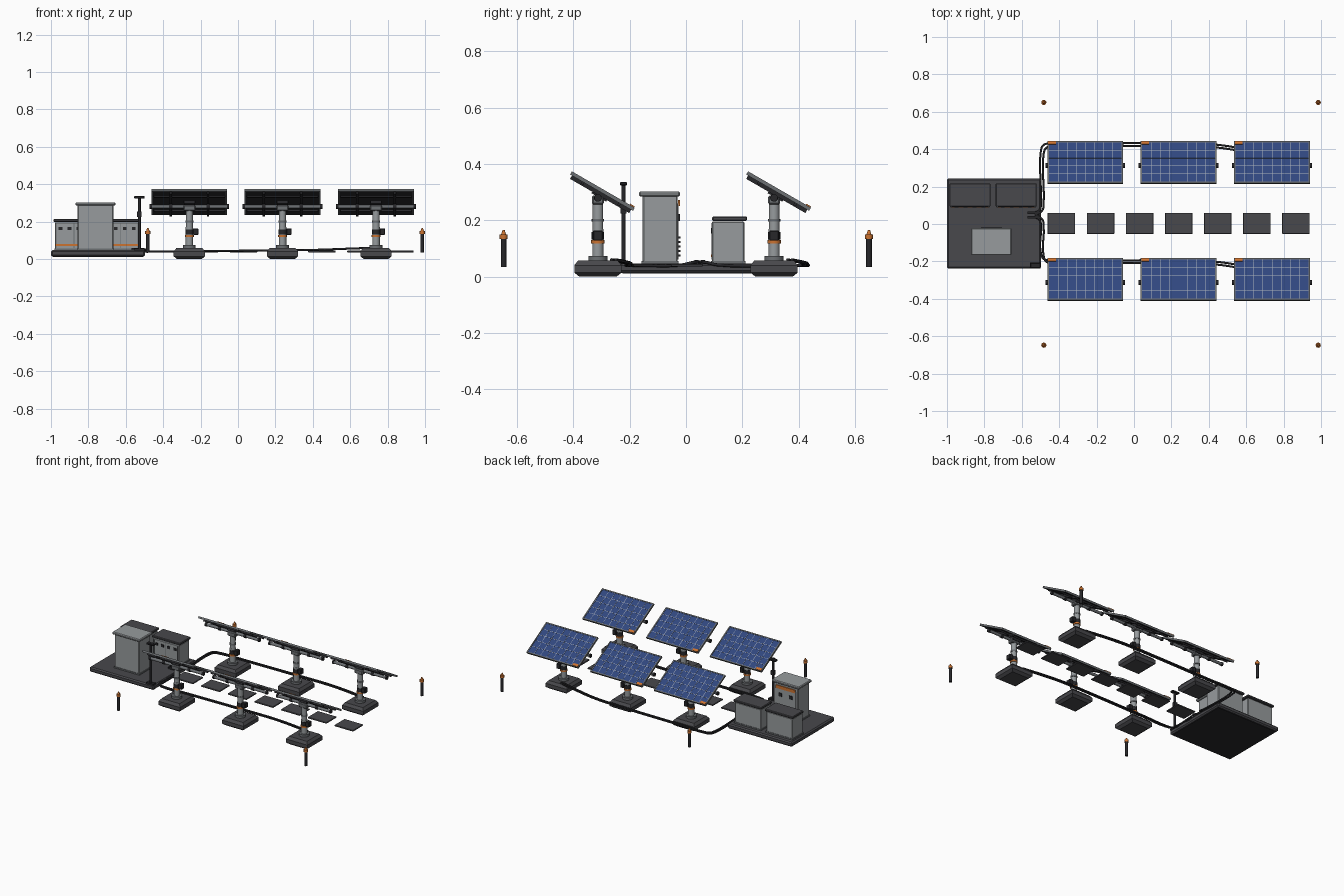
import bpy, bmesh
from math import radians
from mathutils import Matrix, Vector

cube = bpy.data.objects.get("Cube")
if cube:
    bpy.data.objects.remove(cube, do_unlink=True)


def material(name, rgb):
    m = bpy.data.materials.new(name)
    m.use_nodes = True
    m.diffuse_color = (*rgb, 1)
    m.node_tree.nodes["Principled BSDF"].inputs["Base Color"].default_value = (*rgb, 1)
    return m


CHARCOAL = material("charcoal concrete", (0.065, 0.065, 0.072))
BLACK = material("black metal", (0.02, 0.02, 0.023))
GREY = material("cabinet grey", (0.31, 0.33, 0.34))
STEEL = material("frame steel", (0.15, 0.16, 0.17))
BLUE = material("solar blue", (0.03, 0.062, 0.21))
LINE = material("cell line", (0.4, 0.43, 0.48))
ORANGE = material("safety orange", (0.6, 0.17, 0.03))
I = Matrix.Identity(4)


def finish(name, bm, mat, M=I, bevel=0.0):
    me = bpy.data.meshes.new(name)
    bmesh.ops.recalc_face_normals(bm, faces=bm.faces)
    bm.to_mesh(me)
    bm.free()
    me.materials.append(mat)
    ob = bpy.data.objects.new(name, me)
    bpy.context.collection.objects.link(ob)
    ob.matrix_world = M
    if bevel:
        b = ob.modifiers.new("bevel", "BEVEL")
        b.width = bevel
        b.segments = 1
    return ob


def boxes(name, items, mat, M=I, bevel=0.0):
    """One object made of boxes, each given by centre and size."""
    bm = bmesh.new()
    for c, s in items:
        bmesh.ops.create_cube(bm, size=1, matrix=Matrix.Translation(c) @ Matrix.Diagonal((*s, 1)))
    return finish(name, bm, mat, M, bevel)


def box(name, c, s, mat, M=I, bevel=0.0):
    return boxes(name, [(c, s)], mat, M, bevel)


def rod(name, c, r, length, mat, M=I, axis="Z", r2=None, sides=16):
    bm = bmesh.new()
    turn = Matrix.Rotation(radians(90), 4, "Y") if axis == "X" else I
    bmesh.ops.create_cone(bm, cap_ends=True, segments=sides, radius1=r,
                          radius2=r if r2 is None else r2, depth=length,
                          matrix=Matrix.Translation(c) @ turn)
    for f in bm.faces:
        f.smooth = len(f.verts) == 4
    for e in bm.edges:
        e.smooth = all(f.smooth for f in e.link_faces)
    return finish(name, bm, mat, M)


def loft(name, rings, mat, M=I):
    """Square block from (half width, height) rings."""
    bm = bmesh.new()
    loops = [[bm.verts.new((sx * h, sy * h, z)) for sx, sy in ((-1, -1), (1, -1), (1, 1), (-1, 1))]
             for h, z in rings]
    for a, b in zip(loops, loops[1:]):
        for i in range(4):
            j = (i + 1) % 4
            bm.faces.new((a[i], a[j], b[j], b[i]))
    bm.faces.new(loops[0])
    bm.faces.new(loops[-1])
    return finish(name, bm, mat, M)


def cable(name, pts, r, mat):
    cu = bpy.data.curves.new(name, "CURVE")
    cu.dimensions = "3D"
    cu.bevel_depth = r
    cu.bevel_resolution = 2
    cu.resolution_u = 5
    cu.use_fill_caps = True
    sp = cu.splines.new("BEZIER")
    sp.bezier_points.add(len(pts) - 1)
    for p, co in zip(sp.bezier_points, pts):
        p.co = co
        p.handle_left_type = p.handle_right_type = "AUTO"
    cu.materials.append(mat)
    ob = bpy.data.objects.new(name, cu)
    bpy.context.collection.objects.link(ob)


# Solar tracker: footing, post, torque tube and tilted panel
W, L = 0.405, 0.258
COLS, ROWS = 8, 5


def tracker(x, y):
    M = Matrix.Translation((x, y, 0))
    loft("footing", [(0.066, 0), (0.084, 0.014), (0.084, 0.04), (0.07, 0.058)], CHARCOAL, M)
    rod("post_flange", (0, 0, 0.066), 0.034, 0.016, STEEL, M)
    rod("lower_post", (0, 0, 0.12), 0.02, 0.1, GREY, M)
    rod("post_band", (0, 0, 0.124), 0.024, 0.011, ORANGE, M)
    rod("post_sleeve", (0, 0, 0.145), 0.022, 0.026, BLACK, M)
    rod("upper_post", (0, 0, 0.213), 0.019, 0.115, GREY, M)
    rod("post_collar", (0, 0, 0.2), 0.022, 0.01, STEEL, M)
    box("control_box", (0.034, 0, 0.146), (0.028, 0.034, 0.036), BLACK, M, 0.003)
    box("tube_saddle", (0, 0, 0.272), (0.064, 0.042, 0.032), STEEL, M, 0.005)
    rod("torque_tube", (0, 0, 0.28), 0.01, 0.424, STEEL, M, "X")
    for s in (-1, 1):
        rod("tube_end", (s * 0.207, 0, 0.28), 0.013, 0.012, BLACK, M, "X")
        rod("tube_clamp", (s * 0.1, 0, 0.28), 0.014, 0.018, BLACK, M, "X")

    P = M @ Matrix.Translation((0, 0.016, 0.304)) @ Matrix.Rotation(radians(-30), 4, "X")
    box("panel_back", (0, 0, -0.002), (W - 0.012, L - 0.012, 0.008), BLACK, P)
    box("panel_cells", (0, 0, 0.003), (W - 0.012, L - 0.012, 0.003), BLUE, P)
    boxes("panel_frame",
          [((s * (W - 0.008) / 2, 0, 0), (0.008, L, 0.013)) for s in (-1, 1)] +
          [((0, s * (L - 0.008) / 2, 0), (W - 0.016, 0.008, 0.013)) for s in (-1, 1)], STEEL, P)
    w, l = W - 0.016, L - 0.016
    boxes("cell_lines",
          [(((i / COLS - 0.5) * w, 0, 0.0047), (0.0024, l, 0.001)) for i in range(1, COLS)] +
          [((0, (j / ROWS - 0.5) * l, 0.0048), (w, 0.0024, 0.001)) for j in range(1, ROWS)], LINE, P)
    boxes("panel_rails", [((s * 0.1, 0, -0.013), (0.012, L * 0.94, 0.014)) for s in (-1, 1)] +
          [((0, s * 0.075, -0.011), (W * 0.94, 0.01, 0.01)) for s in (-1, 1)], BLACK, P)
    box("panel_bracket", (0, 0, -0.016), (0.06, 0.06, 0.02), BLACK, P)
    box("panel_tag", (-0.178, L / 2 - 0.012, 0.007), (0.042, 0.018, 0.007), ORANGE, P)


ROW_Y = 0.313
for y in (-ROW_Y, ROW_Y):
    for x in (-0.26, 0.238, 0.738):
        tracker(x, y)

# Equipment pad
box("equipment_pad", (-0.748, 0.003, 0.03), (0.504, 0.482, 0.034), CHARCOAL, bevel=0.008)
box("pad_underside", (-0.748, 0.003, 0.0125), (0.48, 0.458, 0.003), BLACK)

# Tall cabinet with its service side at the back
box("tall_cabinet", (-0.762, -0.092, 0.167), (0.192, 0.124, 0.244), GREY, bevel=0.004)
box("tall_cabinet_plinth", (-0.762, -0.092, 0.051), (0.2, 0.132, 0.01), STEEL)
box("tall_cabinet_roof", (-0.762, -0.094, 0.294), (0.216, 0.146, 0.018), GREY, bevel=0.005)
box("tall_cabinet_door", (-0.762, -0.029, 0.16), (0.16, 0.005, 0.2), GREY, bevel=0.001)
box("warning_strip", (-0.762, -0.025, 0.262), (0.15, 0.006, 0.022), ORANGE)
boxes("cabinet_vents", [((-0.762, -0.024, 0.075 + 0.016 * i), (0.11, 0.008, 0.006))
                        for i in range(5)], BLACK)
boxes("cabinet_gauges", [((-0.762 + s * 0.04, -0.025, 0.21), (0.024, 0.006, 0.024))
                         for s in (-1, 1)], BLACK)

# Two battery cabinets
for x in (-0.877, -0.63):
    box("battery_cabinet", (x, 0.15, 0.12), (0.204, 0.116, 0.152), GREY, bevel=0.004)
    box("battery_roof", (x, 0.155, 0.206), (0.22, 0.124, 0.016), CHARCOAL, bevel=0.004)
    box("battery_plinth", (x, 0.15, 0.051), (0.21, 0.122, 0.01), STEEL)
    boxes("battery_vents", [((x + 0.048 * (i - 1.5), 0.091, 0.163), (0.02, 0.006, 0.018))
                            for i in range(4)], BLACK)
    box("battery_stripe", (x, 0.091, 0.075), (0.196, 0.006, 0.009), ORANGE)
    boxes("battery_door_seams", [((x + s * 0.092, 0.0915, 0.125), (0.004, 0.003, 0.13))
                                 for s in (-1, 0, 1)], STEEL)

# Sensor mast
box("mast_foot", (-0.527, -0.222, 0.051), (0.056, 0.03, 0.012), BLACK)
rod("mast", (-0.527, -0.222, 0.19), 0.0075, 0.28, BLACK)
box("mast_head", (-0.527, -0.222, 0.33), (0.056, 0.026, 0.013), BLACK, bevel=0.003)
box("mast_box", (-0.527, -0.222, 0.24), (0.024, 0.022, 0.03), BLACK)

# Twin cable runs from the pad along each row
boxes("cable_outlet", [((-0.535, y, 0.052), (0.07, 0.014, 0.014)) for y in (0.037, 0.06)], BLACK)
for k in (0, 1):
    d = 0.015 * k
    for row, start in ((ROW_Y, 0.06), (-ROW_Y, 0.037)):
        s = 1 if row > 0 else -1
        y = row + 0.118 - d
        xx = -0.498 + 0.015 * k
        bend = y - s * 0.04
        cable("power_cable",
              [(-0.53, start - d * s, 0.052), (xx - 0.006, start + s * 0.015, 0.05),
               (xx, start + s * 0.05, 0.042), (xx, bend, 0.04), (xx + 0.013, y - s * 0.01, 0.04),
               (xx + 0.045, y, 0.04), (-0.26, y, 0.042), (0.24, y, 0.046),
               (0.42, y - 0.005, 0.049), (0.56, y - 0.024, 0.054), (0.72, y - 0.055, 0.06)],
              0.0055, BLACK)

# Walkway slabs
for i in range(7):
    box("walkway_slab", (-0.388 + 0.209 * i, 0.003, 0.04), (0.147, 0.114, 0.009), CHARCOAL, bevel=0.002)

# Corner marker posts
for x in (-0.482, 0.985):
    for y in (-0.648, 0.65):
        M = Matrix.Translation((x, y, 0))
        rod("marker_post", (0, 0, 0.085), 0.01, 0.1, BLACK, M, sides=12)
        rod("marker_collar", (0, 0, 0.142), 0.014, 0.016, ORANGE, M, sides=12)
        rod("marker_tip", (0, 0, 0.157), 0.009, 0.016, ORANGE, M, r2=0.004, sides=12)
